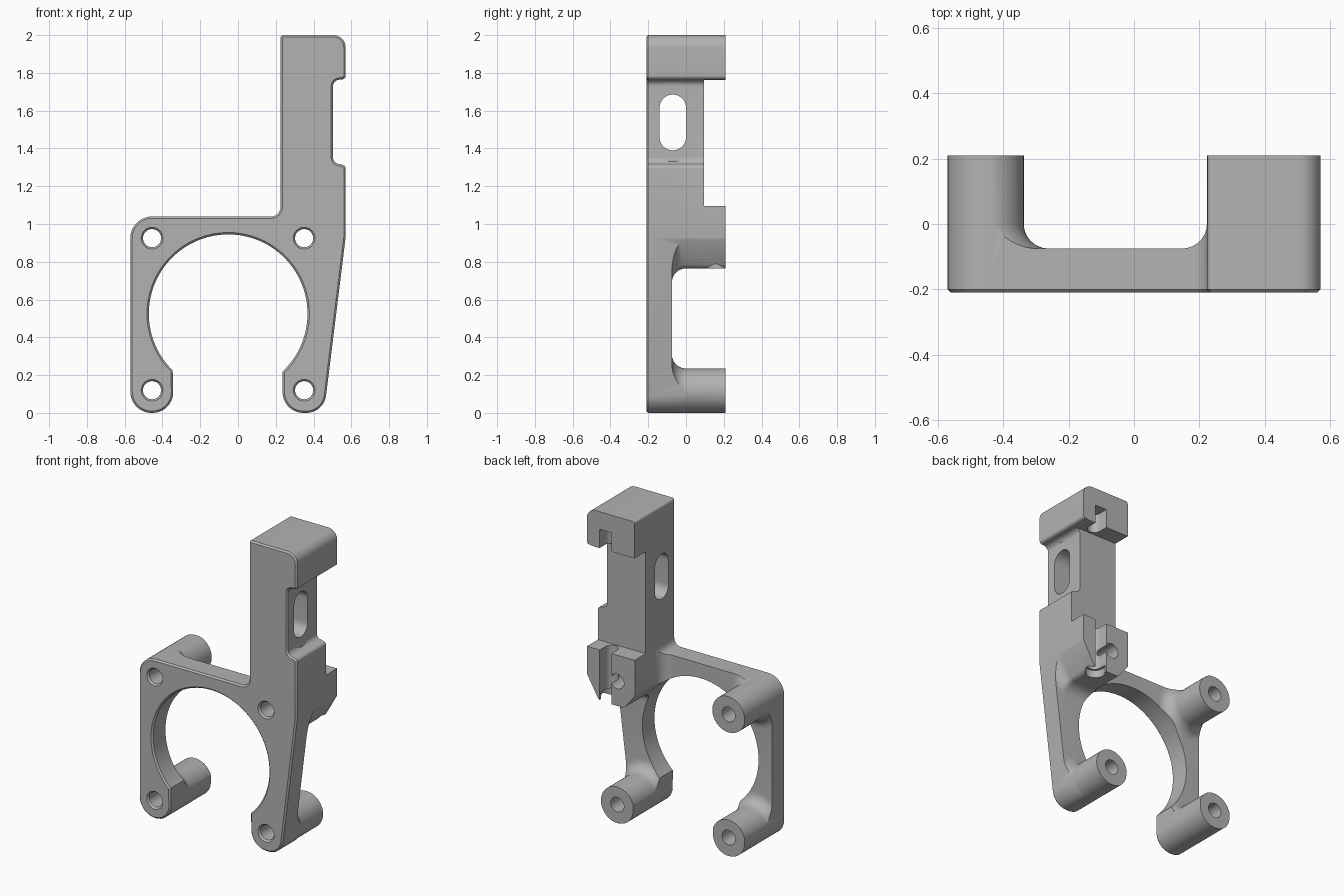
import bpy, bmesh
from math import sin, cos, pi, acos, tan, atan2
from mathutils import Vector

if "Cube" in bpy.data.objects:
    bpy.data.objects.remove(bpy.data.objects["Cube"])

grey = bpy.data.materials.new("plain_grey")
grey.use_nodes = True
grey.diffuse_color = (0.45, 0.45, 0.45, 1)
grey.node_tree.nodes["Principled BSDF"].inputs["Base Color"].default_value = (0.45, 0.45, 0.45, 1)


def rounded(corners, steps=10):
    """Round each (u, v, radius) corner of a closed polygon."""
    out = []
    for i, (u, v, r) in enumerate(corners):
        p = Vector((u, v))
        if r == 0:
            out.append(p)
            continue
        a = (Vector(corners[i - 1][:2]) - p).normalized()
        b = (Vector(corners[(i + 1) % len(corners)][:2]) - p).normalized()
        half = acos(max(-1, min(1, a.dot(b)))) / 2
        c = p + (a + b).normalized() * (r / sin(half))
        s, e = p + a * (r / tan(half)) - c, p + b * (r / tan(half)) - c
        start = atan2(s.y, s.x)
        turn = (atan2(e.y, e.x) - start + pi) % (2 * pi) - pi
        for k in range(steps + 1):
            t = start + turn * k / steps
            out.append(c + Vector((cos(t), sin(t))) * r)
    return out


def circle(u, v, r, n=48):
    return [Vector((u + r * cos(2 * pi * k / n), v + r * sin(2 * pi * k / n))) for k in range(n)]


def pill(u0, u1, v0, v1):
    r = (u1 - u0) / 2 * 0.99
    return rounded([(u0, v0, r), (u1, v0, r), (u1, v1, r), (u0, v1, r)])


def box(u0, u1, v0, v1):
    return [Vector(p) for p in ((u0, v0), (u1, v0), (u1, v1), (u0, v1))]


def stack(name, poly, levels, centre=(0, 0), axis="y"):
    """Loft one cross-section through (depth, scale) levels along an axis."""
    place = {"x": lambda u, v, d: (d, u, v), "y": lambda u, v, d: (u, d, v),
             "z": lambda u, v, d: (u, v, d)}[axis]
    bm, c, rings = bmesh.new(), Vector(centre), []
    for d, s in levels:
        rings.append([bm.verts.new(place(*(c + (p - c) * s), d)) for p in poly])
    n = len(poly)
    for lo, hi in zip(rings, rings[1:]):
        for k in range(n):
            bm.faces.new((lo[k], lo[(k + 1) % n], hi[(k + 1) % n], hi[k]))
    bm.faces.new(rings[0][::-1])
    bm.faces.new(rings[-1])
    bm.normal_update()
    if bm.calc_volume(signed=True) < 0:
        bmesh.ops.reverse_faces(bm, faces=bm.faces[:])
        bm.normal_update()
    me = bpy.data.meshes.new(name)
    bm.to_mesh(me)
    bm.free()
    ob = bpy.data.objects.new(name, me)
    bpy.context.collection.objects.link(ob)
    return ob


def combine(target, tool, operation):
    mod = target.modifiers.new("join", "BOOLEAN")
    mod.operation, mod.object, mod.solver = operation, tool, "EXACT"
    bpy.context.view_layer.update()
    dg = bpy.context.evaluated_depsgraph_get()
    me = bpy.data.meshes.new_from_object(target.evaluated_get(dg))
    target.modifiers.clear()
    target.data = me
    bpy.data.objects.remove(tool)


# Front silhouette: two legs, open ring, upright arm with side notch
RX, RZ, RR = -0.052, 0.525, 0.42
a0, a1 = pi + 0.796, -0.816
ring = [(RX + RR * cos(t), RZ + RR * sin(t), 0)
        for t in (a0 + (a1 - a0) * k / 72 for k in range(73))]
outline = rounded(
    [(0.57, 0.93, 0), (0.57, 1.31, 0.022), (0.503, 1.325, 0.035), (0.503, 1.76, 0.035),
     (0.57, 1.768, 0.02), (0.57, 2.0, 0.065), (0.225, 2.0, 0.015), (0.225, 1.04, 0.05),
     (-0.57, 1.04, 0.115), (-0.57, 0, 0.112), (-0.34, 0, 0.11)]
    + ring + [(0.236, 0, 0.11), (0.455, 0, 0.105)])
bracket = stack("bracket", outline, [(-0.2, 1), (0.21, 1)])

# Small chamfer around the front face
bm = bmesh.new()
bm.from_mesh(bracket.data)
front = min(bm.faces, key=lambda f: f.calc_center_median().y)
bmesh.ops.inset_region(bm, faces=[front], thickness=0.01)
for v in front.verts:
    v.co.y = -0.21
bm.to_mesh(bracket.data)
bm.free()

# Depth body: thin plate, deeper arm, top block
body = stack("body", box(-0.8, 0.8, -0.1, 2.1), [(-0.3, 1), (-0.075, 1)])
combine(body, stack("arm", box(0.1, 0.7, 1.09, 2.2), [(-0.28, 1), (0.095, 1)]), "UNION")
combine(body, stack("top_block", box(0.05, 0.75, 1.762, 2.3), [(-0.26, 1), (0.3, 1)]), "UNION")


def flare(extra):
    """Levels for a straight pillar with a filleted foot on the plate."""
    foot = [(-0.075 * sin(t), 1 + extra * (1 - cos(t)))
            for t in (pi / 2 * k / 8 for k in range(8, -1, -1))]
    return [(-0.25, foot[0][1])] + foot + [(0.32, 1)]


# Rear block around the upper right hole
block = rounded([(0.223, 1.096, 0), (0.65, 1.096, 0), (0.65, 1.06, 0), (0.482, 0.765, 0.04),
                 (0.3, 0.765, 0.03), (0.223, 0.86, 0.03)], 6)
combine(body, stack("rear_block", block, flare(0.43), (0.4, 0.94)), "UNION")

# Stand-off posts
for x, z in ((-0.455, 0.925), (-0.455, 0.117), (0.35, 0.117)):
    post = stack("post", circle(x, z, 0.118), flare(0.64), (x, z))
    combine(body, post, "UNION")

combine(bracket, body, "INTERSECT")

# Screw holes with a small front countersink
for x in (-0.455, 0.35):
    for z in (0.925, 0.12):
        drill = stack("drill", circle(x, z, 0.048, 32),
                      [(-0.25, 1.2), (-0.21, 1.2), (-0.198, 1), (0.3, 1)], (x, z))
        combine(bracket, drill, "DIFFERENCE")

# Side slot with its shallow clearance, and rod channels in the rear blocks
cuts = [("slot", pill(-0.14, 0, 1.39, 1.685), (0.1, 0.7), "x"),
        ("slot_clearance", pill(-0.2, 0.06, 1.33, 1.745), (0.505, 0.7), "x"),
        ("top_channel", pill(0.392, 0.478, 0.107, 0.4), (1.6, 1.885), "z"),
        ("lower_channel", pill(0.392, 0.478, 0.107, 0.4), (0.7, 1.2), "z"),
        ("channel_seat", circle(0.435, 0.155, 0.06, 32), (0.7, 0.815), "z")]
for name, poly, (d0, d1), axis in cuts:
    combine(bracket, stack(name, poly, [(d0, 1), (d1, 1)], axis=axis), "DIFFERENCE")

# Finish
bracket.data.materials.clear()
bracket.data.materials.append(grey)
for f in bracket.data.polygons:
    f.material_index = 0
bpy.ops.object.select_all(action="DESELECT")
bracket.select_set(True)
bpy.context.view_layer.objects.active = bracket
bpy.ops.object.shade_smooth_by_angle(angle=0.5)
